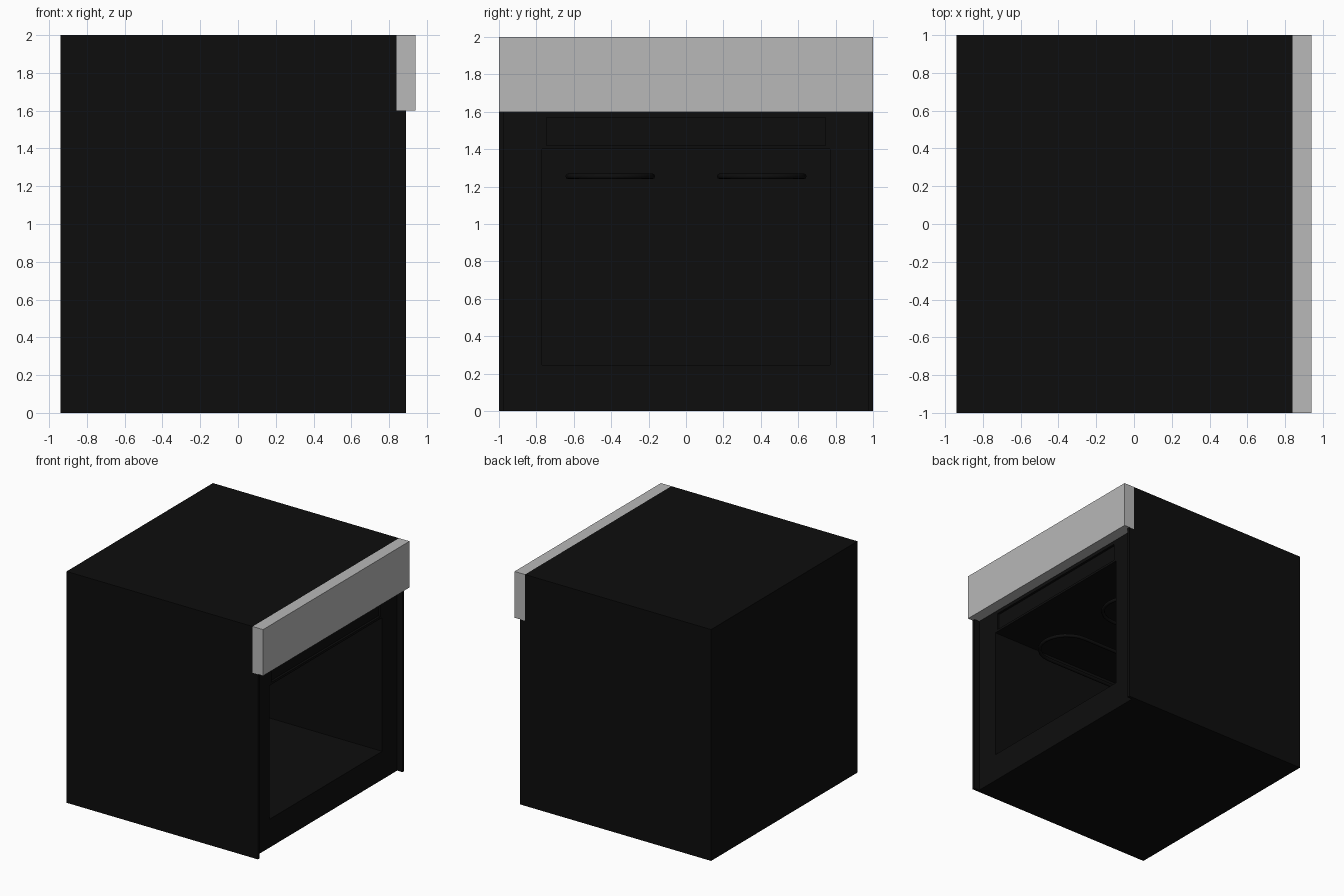
import bpy, bmesh, math
from mathutils import Vector

if "Cube" in bpy.data.objects:
    bpy.data.objects.remove(bpy.data.objects["Cube"])


def material(name, v):
    m = bpy.data.materials.new(name)
    m.diffuse_color = (v, v, v, 1)
    m.use_nodes = True
    m.node_tree.nodes["Principled BSDF"].inputs["Base Color"].default_value = m.diffuse_color
    return m


black = material("black enamel", 0.004)
grey = material("light grey", 0.48)


def box(name, lo, hi, mat):
    lo, hi = Vector(lo), Vector(hi)
    bm = bmesh.new()
    bmesh.ops.create_cube(bm, size=1)
    for v in bm.verts:
        v.co = Vector([(v.co[i] + 0.5) * (hi[i] - lo[i]) + lo[i] for i in range(3)])
    me = bpy.data.meshes.new(name)
    bm.to_mesh(me)
    bm.free()
    ob = bpy.data.objects.new(name, me)
    bpy.context.collection.objects.link(ob)
    me.materials.append(mat)
    return ob


def cut(target, cutter):
    cutter.hide_render = True
    cutter.display_type = 'WIRE'
    mod = target.modifiers.new("cut", 'BOOLEAN')
    mod.operation = 'DIFFERENCE'
    mod.solver = 'EXACT'
    mod.object = cutter


# Oven body with an open cooking cavity facing +x
body = box("oven_body", (-0.94, -1, 0), (0.84, 1, 2), black)
cut(body, box("cavity_cutter", (-0.75, -0.77, 0.245), (1.0, 0.77, 1.4), black))

# Shallow recess above the opening
cut(body, box("slot_cutter", (0.82, -0.745, 1.42), (1.0, 0.745, 1.57), black))

# Side flanges standing forward of the recessed front
for side, y in (("left", -1), ("right", 0.975)):
    box(side + "_flange", (0.84, y, 0), (0.89, y + 0.025, 1.6), black)

# Control panel
box("control_panel", (0.84, -1, 1.6), (0.94, 1, 2), grey)

# Heating element: two hairpin loops below the cavity ceiling
for side in (-1, 1):
    pts = [(-0.75, side * 0.18)]
    for i in range(13):
        a = math.pi * i / 12
        pts.append((0.38 + 0.225 * math.sin(a), side * (0.405 - 0.225 * math.cos(a))))
    pts.append((-0.75, side * 0.63))
    cu = bpy.data.curves.new("heating_element", 'CURVE')
    cu.dimensions = '3D'
    cu.bevel_depth = 0.015
    cu.bevel_resolution = 2
    sp = cu.splines.new('POLY')
    sp.points.add(len(pts) - 1)
    for p, (x, y) in zip(sp.points, pts):
        p.co = (x, y, 1.255, 1)
    cu.materials.append(black)
    bpy.context.collection.objects.link(bpy.data.objects.new("heating_element", cu))
